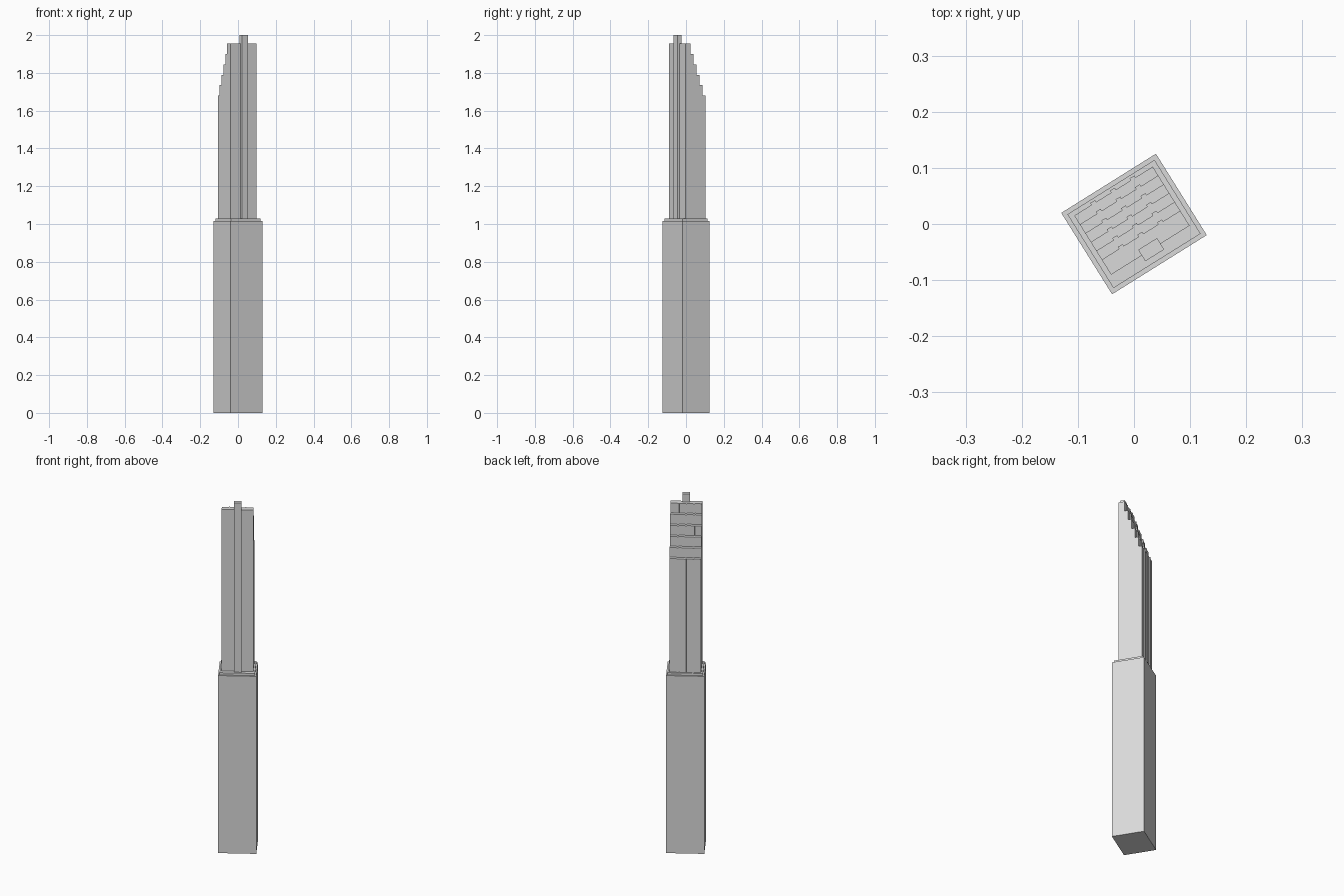
import bpy
import bmesh
import math

cube = bpy.data.objects.get("Cube")
if cube:
    bpy.data.objects.remove(cube, do_unlink=True)

TURN = math.radians(32)

grey = bpy.data.materials.new("light grey")
grey.use_nodes = True
colour = (0.7, 0.7, 0.7, 1)
grey.diffuse_color = colour
grey.node_tree.nodes["Principled BSDF"].inputs["Base Color"].default_value = colour


def prism(name, outline, bottom, top):
    """Extrude a plan outline upward, turned to the tower's angle."""
    bm = bmesh.new()
    face = bm.faces.new([bm.verts.new((x, y, bottom)) for x, y in outline])
    grown = bmesh.ops.extrude_face_region(bm, geom=[face], use_keep_orig=True)
    for v in grown["geom"]:
        if isinstance(v, bmesh.types.BMVert):
            v.co.z = top
    bmesh.ops.recalc_face_normals(bm, faces=bm.faces)
    mesh = bpy.data.meshes.new(name)
    bm.to_mesh(mesh)
    bm.free()
    mesh.materials.append(grey)
    obj = bpy.data.objects.new(name, mesh)
    obj.rotation_euler.z = TURN
    bpy.context.collection.objects.link(obj)
    return obj


def rectangle(x0, x1, y0, y1):
    return [(x0, y0), (x1, y0), (x1, y1), (x0, y1)]


def ribbed(half, y0, y1, rib=0.005, depth=0.004):
    """Rectangle with three shallow ribs along its back edge."""
    points = [(-half, y1), (-half, y0), (half, y0), (half, y1)]
    for x in (half / 2, 0, -half / 2):
        points += [(x + rib, y1), (x + rib, y1 + depth),
                   (x - rib, y1 + depth), (x - rib, y1)]
    return points


# Lower block and the thin terrace on it
prism("lower_block", rectangle(-0.0995, 0.0995, -0.0855, 0.0855), 0, 1.017)
prism("terrace", rectangle(-0.0915, 0.0915, -0.0775, 0.0775), 1.017, 1.03)

# Upper tower, stepping back toward the front as it rises
base = 1.03
for i in range(6):
    top = 1.68 + 0.055 * i
    prism(f"tower_step_{i + 1}", ribbed(0.0825, -0.055, 0.069 - 0.0185 * i), base, top)
    base = top

# Tall pier on the front face
prism("front_pier", rectangle(-0.018, 0.0215, -0.067, -0.043), 1.03, 2.0)
